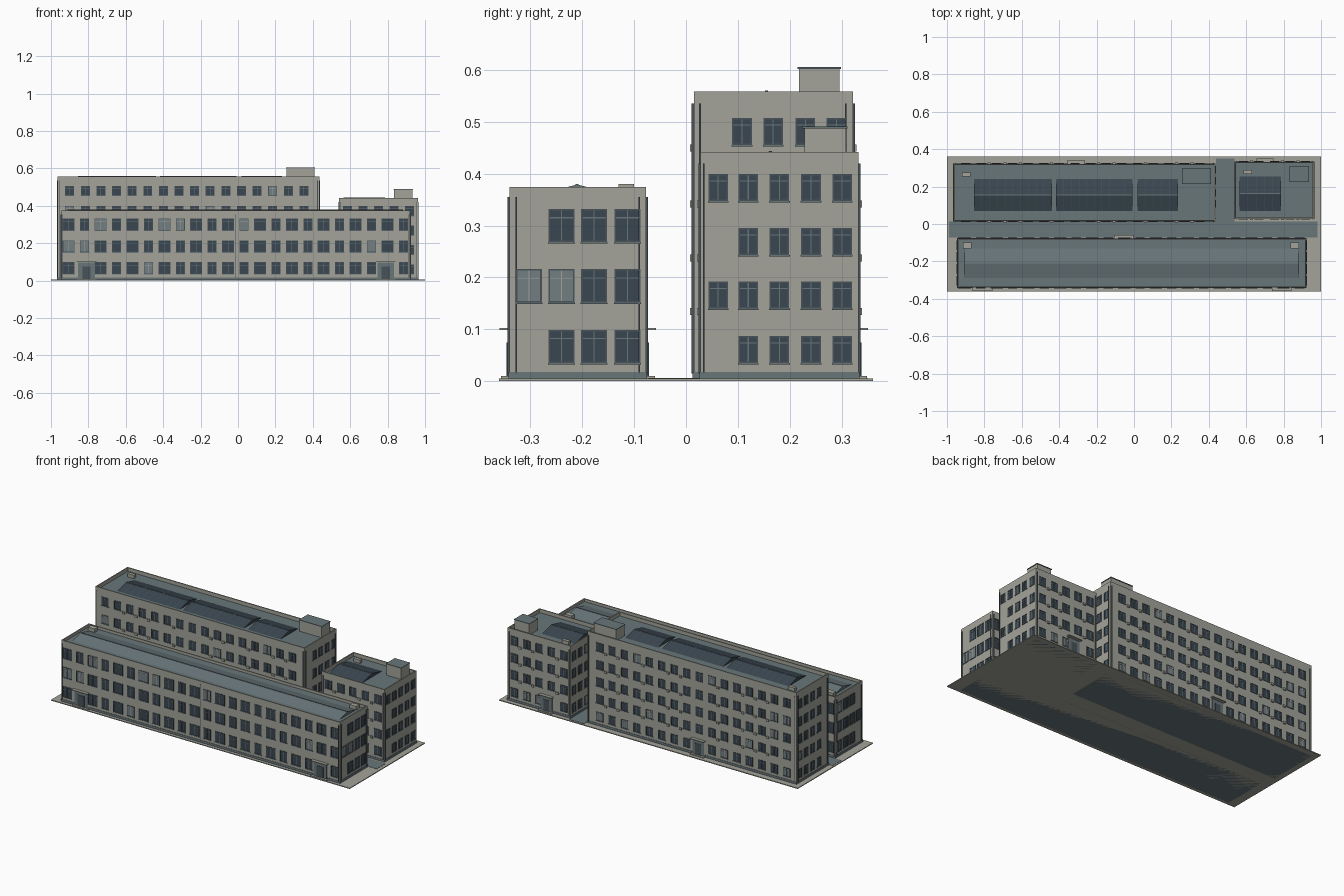
import bpy, bmesh, random
from mathutils import Vector

random.seed(4)
if "Cube" in bpy.data.objects:
    bpy.data.objects.remove(bpy.data.objects["Cube"], do_unlink=True)


def material(name, rgb):
    m = bpy.data.materials.new(name)
    m.diffuse_color = (*rgb, 1)
    m.use_nodes = True
    bsdf = next(n for n in m.node_tree.nodes if n.type == 'BSDF_PRINCIPLED')
    bsdf.inputs["Base Color"].default_value = (*rgb, 1)
    bsdf.inputs["Roughness"].default_value = 0.8
    return m


MATS = [material("concrete", (.37, .37, .325)), material("slate", (.14, .18, .195)),
        material("dark_glass", (.042, .062, .082)), material("dark_frame", (.065, .085, .098)),
        material("pale_glass", (.17, .21, .225))]
CONCRETE, SLATE, GLASS, FRAME, PALE = range(5)


def finish(name, bm):
    me = bpy.data.meshes.new(name)
    bmesh.ops.recalc_face_normals(bm, faces=bm.faces[:])
    bm.to_mesh(me)
    bm.free()
    for m in MATS:
        me.materials.append(m)
    ob = bpy.data.objects.new(name, me)
    bpy.context.collection.objects.link(ob)
    return ob


def box(bm, lo, hi, mat):
    lo, hi = Vector(lo), Vector(hi)
    verts = bmesh.ops.create_cube(bm, size=1)["verts"]
    for v in verts:
        v.co = [(lo[i] + hi[i]) / 2 + v.co[i] * abs(hi[i] - lo[i]) for i in range(3)]
    faces = {f for v in verts for f in v.link_faces}
    for f in faces:
        f.material_index = mat
    return faces


def box_object(name, lo, hi, mat):
    bm = bmesh.new()
    box(bm, lo, hi, mat)
    return finish(name, bm)


class Block:
    """A building block with walls, plinth, sunken roof and facade fittings."""

    def __init__(self, name, x0, x1, y0, y1, top, deck):
        self.name, self.deck = name, deck
        self.x0, self.x1, self.y0, self.y1 = x0, x1, y0, y1
        bm = bmesh.new()
        faces = box(bm, (x0, y0, 0), (x1, y1, top), CONCRETE)
        lid = max(faces, key=lambda f: f.calc_center_median().z)
        bmesh.ops.inset_region(bm, faces=[lid], thickness=.009)
        walls = bmesh.ops.extrude_discrete_faces(bm, faces=[lid])["faces"]
        walls[0].material_index = SLATE
        bmesh.ops.translate(bm, verts=walls[0].verts[:], vec=(0, 0, deck - top))
        finish(name + "_walls", bm)
        box_object(name + "_plinth", (x0 - .002, y0 - .002, 0), (x1 + .002, y1 + .002, .018), SLATE)
        self.windows, self.fittings = bmesh.new(), bmesh.new()

    def on_wall(self, bm, side, u0, u1, z0, z1, depth, mat):
        # box lying on one wall, u runs along the wall
        if side in "fb":
            wall, out = (self.y0, -depth) if side == "f" else (self.y1, depth)
            box(bm, (u0, min(wall, wall + out), z0), (u1, max(wall, wall + out), z1), mat)
        else:
            wall, out = (self.x0, -depth) if side == "l" else (self.x1, depth)
            box(bm, (min(wall, wall + out), u0, z0), (max(wall, wall + out), u1, z1), mat)

    def window(self, side, u, z, w, h):
        pale = random.random() < .1
        a, b, t = u - w / 2, u + w / 2, .003

        def add(u0, u1, z0, z1, depth, mat):
            self.on_wall(self.windows, side, u0, u1, z0, z1, depth, mat)
        add(a, b, z, z + h, .001, PALE if pale else GLASS)
        for s in (a, b - t):
            add(s, s + t, z, z + h, .0025, FRAME)
        for s in (z, z + h - t):
            add(a, b, s, s + t, .0025, FRAME)
        bar = CONCRETE if pale else SLATE
        add(u - .001, u + .001, z + t, z + h - t, .002, bar)
        add(a + t, b - t, z + h * .72, z + h * .72 + .002, .002, bar)
        add(a - .001, b + .001, z - .003, z, .004, SLATE)

    def entrance(self, side, u, w):
        add = self.on_wall
        add(self.fittings, side, u - w / 2, u + w / 2, .006, .096, .004, SLATE)
        add(self.fittings, side, u - w / 4, u + w / 4, .01, .075, .006, FRAME)
        add(self.fittings, side, u - w / 2 - .008, u + w / 2 + .008, .099, .103, .019, CONCRETE)
        add(self.fittings, side, u - w / 2 - .008, u + w / 2 + .008, 0, .01, .017, CONCRETE)

    def pipe(self, side, u, top):
        self.on_wall(self.fittings, side, u - .0015, u + .0015, .015, top, .004, FRAME)

    def cooler(self, side, u, z):
        self.on_wall(self.fittings, side, u - .008, u + .008, z, z + .013, .007, CONCRETE)

    def done(self):
        finish(self.name + "_windows", self.windows)
        finish(self.name + "_fittings", self.fittings)


def gable(name, x0, x1, y0, y1, z0, z1, mat, ribs):
    # low ridged skylight with glazing bars
    bm = bmesh.new()
    ym = (y0 + y1) / 2
    section = [(y0, z0), (y1, z0), (ym, z1)]
    ends = [[bm.verts.new((x, y, z)) for y, z in section] for x in (x0, x1)]
    faces = [bm.faces.new(e) for e in ends]
    for i in range(3):
        j = (i + 1) % 3
        faces.append(bm.faces.new((ends[0][i], ends[0][j], ends[1][j], ends[1][i])))
    for f in faces:
        f.material_index = mat
    box(bm, (x0, ym - .003, z1 - .002), (x1, ym + .003, z1 + .001), SLATE)
    for i in range(ribs + 1):
        x = x0 + (x1 - x0) * i / ribs
        for ya in (y0, y1):
            rib = [bm.verts.new((x + dx, y, z + .0012)) for y, z in ((ya, z0), (ym, z1))
                   for dx in (-.0012, .0012)]
            bm.faces.new((rib[0], rib[1], rib[3], rib[2])).material_index = FRAME
    finish(name, bm)


def roof_house(name, x0, x1, y0, y1, z0, z1):
    box_object(name, (x0, y0, z0), (x1, y1, z1), CONCRETE)
    box_object(name + "_cap", (x0 - .003, y0 - .003, z1 - .003), (x1 + .003, y1 + .003, z1 + .001), SLATE)


# ground
box_object("paving", (-1, -.36, 0), (1, .36, .005), CONCRETE)
box_object("courtyard_road", (-.99, -.072, .004), (.98, .014, .0065), SLATE)
box_object("passage_road", (.438, .01, .004), (.538, .35, .0065), SLATE)

# front block, three storeys with alternating window widths
front = Block("front_block", -.945, .92, -.34, -.077, .374, .358)
FRONT_FLOORS = (.035, .152, .268)
doors = {"f": (-.81, .79), "b": (-.055,)}
for z in FRONT_FLOORS:
    for side in "fb":
        for i in range(22):
            u = -.905 + i * .0852
            if z > .1 or min(abs(u - d) for d in doors[side]) > .07:
                front.window(side, u, z, .048 if i % 2 else .064, .064)
    for side in "lr":
        for y in (-.303, -.24, -.177, -.113):
            if y > -.3 or z == FRONT_FLOORS[1]:
                front.window(side, y, z, .05, .064)
for side, spots in doors.items():
    for u in spots:
        front.entrance(side, u, .09)
for side in "fb":
    for u in (-.94, -.013, .913):
        front.pipe(side, u, .355)
for side in "lr":
    for y in (-.327, -.09):
        front.pipe(side, y, .355)
front.done()
gable("front_roof_ridge", -.905, .88, -.29, -.13, .359, .379, SLATE, 1)
for x in (-.892, .86):
    box_object("front_roof_vent", (x - .022, -.13, .355), (x + .022, -.1, .38), CONCRETE)

# tall back block, five storeys
tall = Block("tall_block", -.965, .435, .015, .322, .558, .536)
TALL_FLOORS = (.035, .14, .243, .347, .455)
for n, z in enumerate(TALL_FLOORS):
    for side in "fb":
        for i in range(16):
            u = -.9 + i * .0835
            if not (side == "b" and n == 0 and abs(u + .31) < .06):
                tall.window(side, u, z, .048, .052)
            if n and i in (1, 2, 3, 5, 8, 9, 11, 13, 14):
                tall.cooler(side, u + .042, z - .012)
    for side in "lr":
        for y in (.108, .168, .23, .29):
            tall.window(side, y, z, .038, .052)
tall.entrance("b", -.31, .075)
for side in "fb":
    for u in (-.955, .425):
        tall.pipe(side, u, .535)
for side in "lr":
    for y in (.027, .308):
        tall.pipe(side, y, .535)
tall.done()
for x0, x1, ribs in ((-.855, -.44, 10), (-.415, -.01, 10), (.02, .235, 5)):
    gable("tall_skylight", x0, x1, .07, .24, .537, .559, GLASS, ribs)
roof_house("tall_stair_house", .26, .408, .218, .296, .53, .605)
box_object("tall_roof_vent", (-.92, .255, .53), (-.875, .275, .556), CONCRETE)

# short back block, four storeys
short = Block("short_block", .54, .962, .028, .332, .442, .42)
for n, z in enumerate(TALL_FLOORS[:4]):
    for side in "fb":
        for i in range(5):
            u = .585 + i * .083
            if not (side == "b" and n == 0 and i == 1):
                short.window(side, u, z, .048, .052)
            if n and i in (0, 2, 3):
                short.cooler(side, u + .042, z - .012)
    for side in "lr":
        for y in (.062, .12, .18, .241, .301):
            if y > .1 or n % 2:
                short.window(side, y, z, .038, .052)
short.entrance("b", .7, .075)
for side in "fb":
    for u in (.55, .952):
        short.pipe(side, u, .42)
short.pipe("l", .04, .42)
short.pipe("r", .034, .42)
short.done()
gable("short_skylight", .565, .785, .07, .255, .421, .443, GLASS, 5)
roof_house("short_stair_house", .835, .932, .228, .308, .415, .49)
box_object("short_roof_vent", (.585, .268, .415), (.63, .288, .44), CONCRETE)
